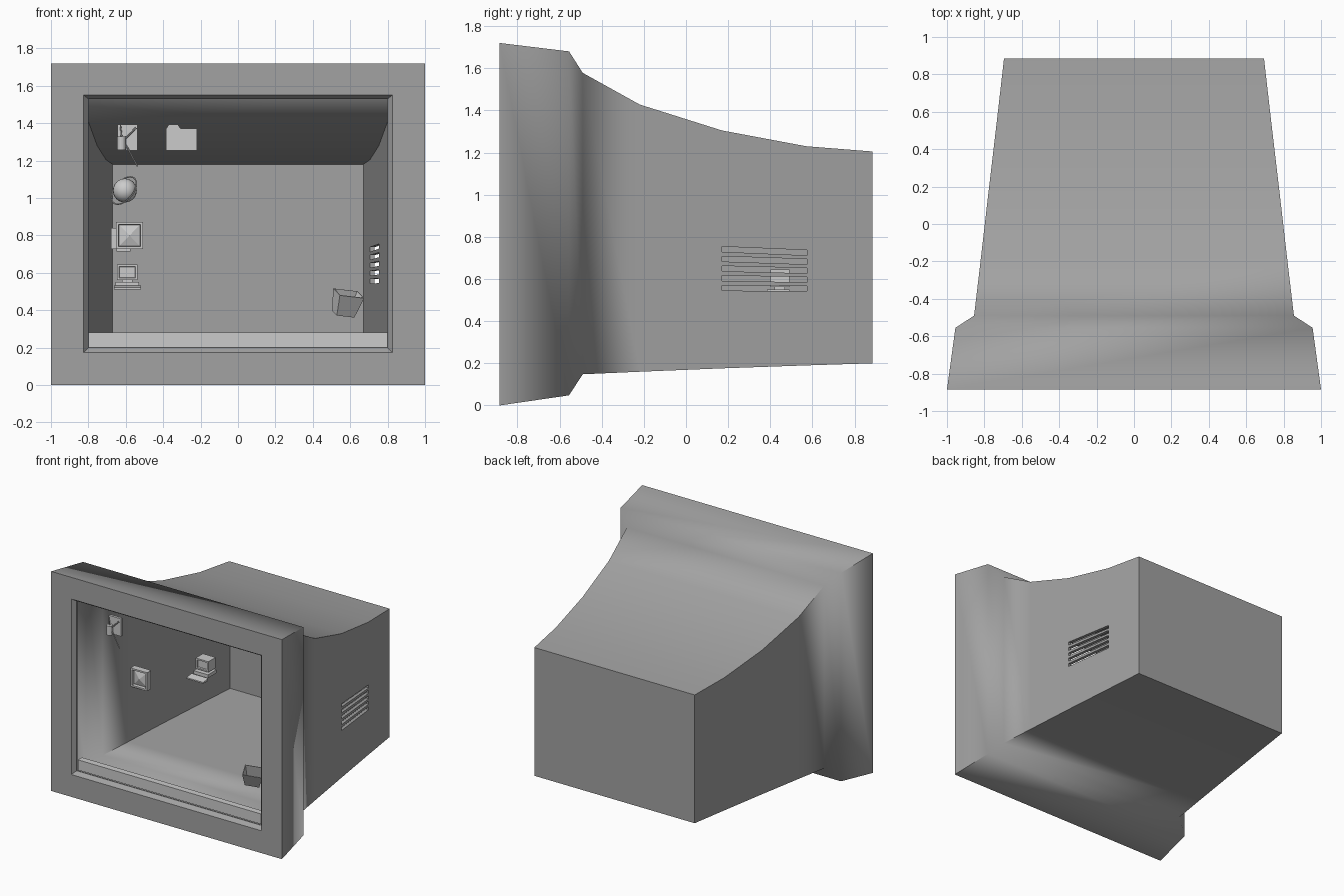
import bpy, bmesh, math
from mathutils import Vector, Matrix

if "Cube" in bpy.data.objects:
    bpy.data.objects.remove(bpy.data.objects["Cube"])


def finish(bm, name, recalc=True):
    if recalc:
        bmesh.ops.recalc_face_normals(bm, faces=bm.faces)
    me = bpy.data.meshes.new(name)
    bm.to_mesh(me)
    bm.free()
    ob = bpy.data.objects.new(name, me)
    bpy.context.collection.objects.link(ob)
    return ob


def add_box(bm, x0, x1, y0, y1, z0, z1):
    m = Matrix.Translation(((x0 + x1) / 2, (y0 + y1) / 2, (z0 + z1) / 2))
    m = m @ Matrix.Diagonal((x1 - x0, y1 - y0, z1 - z0, 1))
    return bmesh.ops.create_cube(bm, size=1, matrix=m)["verts"]


def add_rod(bm, a, b, r1, r2, sides=8):
    a, b = Vector(a), Vector(b)
    d = b - a
    m = Matrix.Translation((a + b) / 2) @ d.to_track_quat('Z', 'Y').to_matrix().to_4x4()
    bmesh.ops.create_cone(bm, cap_ends=True, segments=sides, radius1=r1,
                          radius2=r2, depth=d.length, matrix=m)


def boxes(name, *dims):
    bm = bmesh.new()
    for d in dims:
        add_box(bm, *d)
    return finish(bm, name)


# Monitor shell: rectangular sections (half width, bottom, top, y), back to front
outer = [(.695, .20, 1.205, .885), (.731, .19, 1.23, .57), (.778, .176, 1.305, .17),
         (.823, .16, 1.428, -.22), (.855, .148, 1.578, -.49),
         (.955, .048, 1.68, -.555), (1.0, 0, 1.72, -.885)]
lip = [(.825, .175, 1.55, -.885), (.80, .20, 1.53, -.855), (.80, .20, 1.53, -.845),
       (.968, .032, 1.69, -.845)]
T = .025
inner = [(w - T, b + T, t - T, y) for w, b, t, y in outer[-2:0:-1]]
inner.append((.67, .225, 1.18, .86))
sections = outer + lip + inner

bm = bmesh.new()
rings = [[bm.verts.new(p) for p in ((-w, y, b), (w, y, b), (w, y, t), (-w, y, t))]
         for w, b, t, y in sections]
flat_from, flat_to = len(outer) - 1, len(outer) + len(lip) - 1
for i, (r, s) in enumerate(zip(rings, rings[1:])):
    for k in range(4):
        f = bm.faces.new((r[k], r[(k + 1) % 4], s[(k + 1) % 4], s[k]))
        f.smooth = not flat_from <= i < flat_to
bm.faces.new(rings[0])
bm.faces.new(rings[-1])
bmesh.ops.recalc_face_normals(bm, faces=bm.faces)
for e in bm.edges:
    e.smooth = e.calc_face_angle(0) < math.radians(65)
shell = finish(bm, "monitor_shell", recalc=False)
grey = bpy.data.materials.new("shell_grey")
grey.diffuse_color = (.36, .36, .36, 1)
grey.use_nodes = True
grey.node_tree.nodes["Principled BSDF"].inputs["Base Color"].default_value = grey.diffuse_color
shell.data.materials.append(grey)

# Five ventilation slots through the right wall, slightly converging to the back
bm = bmesh.new()
for i in range(5):
    z = .5575 + .046 * i
    drop = .003 + .0035 * i
    vs = add_box(bm, .62, .9, .17, .575, z - .0125, z + .0125)
    for v in vs:
        if v.co.y > .4:
            v.co.z -= drop
cutter = finish(bm, "vent_cutter")
cutter.hide_render = True
mod = shell.modifiers.new("vents", 'BOOLEAN')
mod.operation = 'DIFFERENCE'
mod.solver = 'EXACT'
mod.object = cutter
bpy.context.view_layer.objects.active = shell
bpy.ops.object.modifier_apply(modifier=mod.name)
bpy.data.objects.remove(cutter)

# Bar along the bottom of the screen
boxes("screen_bar", (-.80, .80, -.84, -.79, .20, .28))

# Paint panel with pot and brush
bm = bmesh.new()
add_box(bm, -.645, -.538, -.68, -.66, 1.255, 1.393)
add_rod(bm, (-.623, -.70, 1.257), (-.623, -.70, 1.33), .023, .023, 12)
add_rod(bm, (-.60, -.70, 1.285), (-.537, -.70, 1.168), .004, .004)
add_rod(bm, (-.60, -.70, 1.32), (-.545, -.70, 1.375), .004, .006)
add_rod(bm, (-.623, -.70, 1.33), (-.628, -.70, 1.39), .005, .003)
finish(bm, "paint_set")

# Folder with tapered tab
bm = bmesh.new()
add_box(bm, -.385, -.22, -.30, -.275, 1.255, 1.372)
for v in add_box(bm, -.383, -.308, -.297, -.278, 1.372, 1.394):
    if v.co.z > 1.38:
        v.co.x += .014 if v.co.x < -.35 else -.014
finish(bm, "folder")

# Globe with tilted orbit ring
bm = bmesh.new()
c = Matrix.Translation((-.605, .30, 1.04))
bmesh.ops.create_uvsphere(bm, u_segments=20, v_segments=12, radius=.064, matrix=c)
for f in bm.faces:
    f.smooth = True
finish(bm, "globe")
bpy.ops.mesh.primitive_torus_add(major_segments=32, minor_segments=6, major_radius=.086,
                                 minor_radius=.004, location=(-.61, .30, 1.04),
                                 rotation=(math.radians(35), math.radians(-50), 0))
ring = bpy.context.object
ring.name = "orbit_ring"
bpy.ops.object.shade_smooth_by_angle()

# Framed panel with recessed front, small raised pyramid and a backing plate
bm = bmesh.new()
add_box(bm, -.652, -.508, -.40, -.35, .727, .872)
bm.faces.ensure_lookup_table()
front = min(bm.faces, key=lambda f: f.calc_center_median().y)
bmesh.ops.inset_individual(bm, faces=[front], thickness=.018)
bmesh.ops.inset_individual(bm, faces=[front], thickness=.004, depth=-.022)
mid = bmesh.ops.poke(bm, faces=[front])["verts"][0]
mid.co.y -= .018
add_box(bm, -.678, -.60, -.355, -.33, .727, .84)
add_box(bm, -.65, -.575, -.385, -.34, .715, .727)
finish(bm, "framed_panel")

# Small desktop computer: screen, stand, case and keyboard
bm = bmesh.new()
add_box(bm, -.647, -.537, .40, .49, .562, .645)
bm.faces.ensure_lookup_table()
front = min(bm.faces, key=lambda f: f.calc_center_median().y)
bmesh.ops.inset_individual(bm, faces=[front], thickness=.016)
bmesh.ops.inset_individual(bm, faces=[front], thickness=.004, depth=-.01)
add_box(bm, -.62, -.565, .42, .47, .55, .562)
add_box(bm, -.655, -.53, .385, .49, .524, .55)
for v in add_box(bm, -.663, -.518, .31, .37, .512, .522):
    if v.co.y > .34 and v.co.z > .518:
        v.co.z += .01
finish(bm, "mini_computer")

# Tilted open waste bin
bm = bmesh.new()
lo, hi = ([bm.verts.new((sx * w, sy * d, z)) for sx, sy in
           ((-1, -1), (1, -1), (1, 1), (-1, 1))]
          for w, d, z in ((.052, .036, -.06), (.072, .05, .06)))
bm.faces.new(lo)
for k in range(4):
    bm.faces.new((lo[k], lo[(k + 1) % 4], hi[(k + 1) % 4], hi[k]))
waste = finish(bm, "waste_bin")
waste.location = (.577, -.635, .435)
waste.rotation_euler = (math.radians(22), math.radians(6), math.radians(25))
sol = waste.modifiers.new("thickness", 'SOLIDIFY')
sol.thickness = .006
